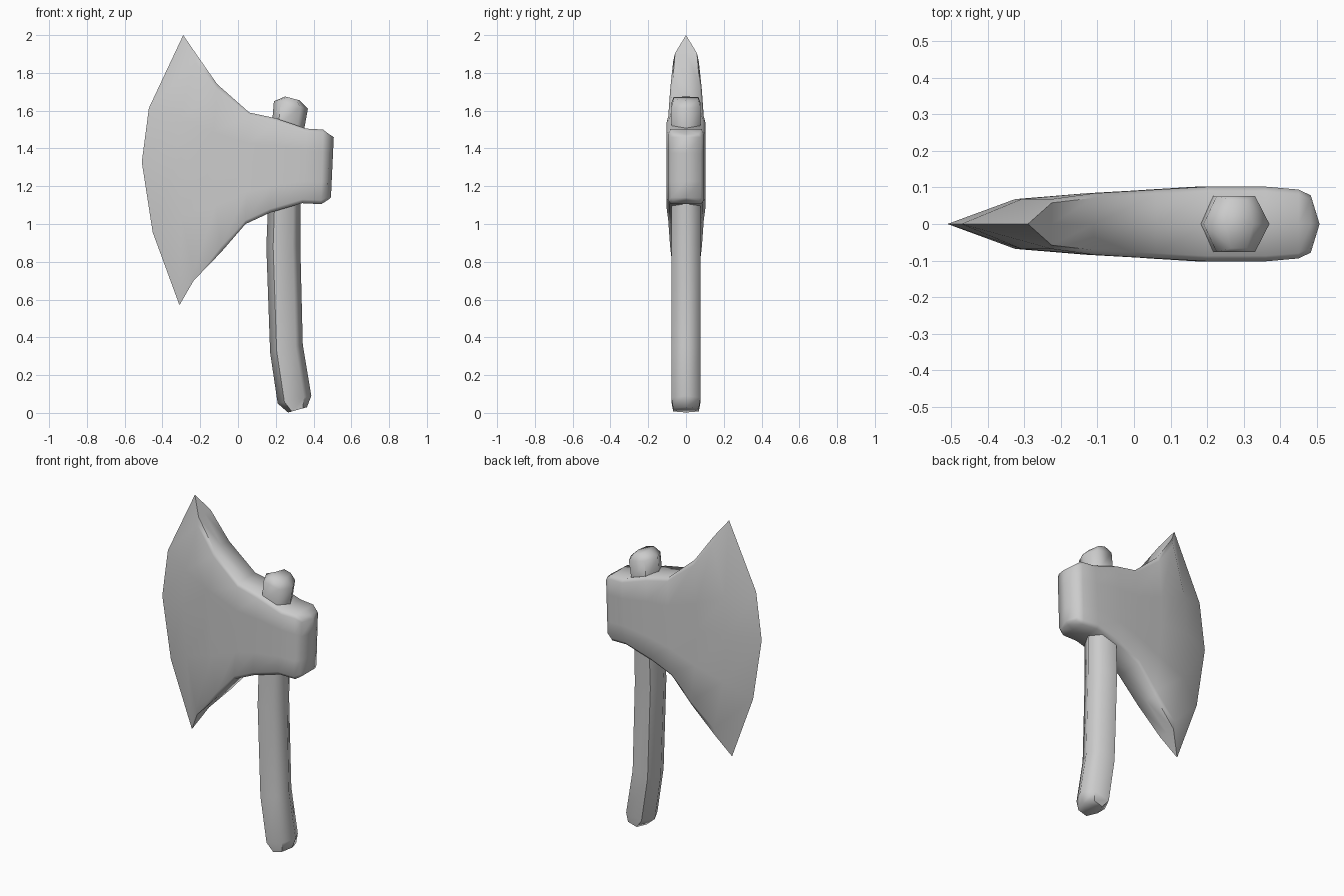
import bpy, bmesh, math

if "Cube" in bpy.data.objects:
    bpy.data.objects.remove(bpy.data.objects["Cube"], do_unlink=True)

# Single plain grey material
grey = bpy.data.materials.new("plain grey")
grey.use_nodes = True
grey.diffuse_color = (0.6, 0.6, 0.6, 1)
grey.node_tree.nodes["Principled BSDF"].inputs["Base Color"].default_value = (0.6, 0.6, 0.6, 1)


def loft(name, rings, closed, caps, angle):
    """Skin quads between rings of points, then weld, shade and colour."""
    bm = bmesh.new()
    rows = [[bm.verts.new(p) for p in ring] for ring in rings]
    n = len(rows[0])
    for a, b in zip(rows, rows[1:]):
        for i in range(n if closed else n - 1):
            j = (i + 1) % n
            bm.faces.new((a[i], a[j], b[j], b[i]))
    if caps:
        bm.faces.new(rows[0])
        bm.faces.new(rows[-1])
    bmesh.ops.remove_doubles(bm, verts=bm.verts, dist=0.0005)
    bmesh.ops.recalc_face_normals(bm, faces=bm.faces)
    mesh = bpy.data.meshes.new(name)
    bm.to_mesh(mesh)
    bm.free()
    mesh.materials.append(grey)
    obj = bpy.data.objects.new(name, mesh)
    bpy.context.collection.objects.link(obj)
    bpy.ops.object.select_all(action='DESELECT')
    obj.select_set(True)
    bpy.context.view_layer.objects.active = obj
    bpy.ops.object.shade_smooth_by_angle(angle=math.radians(angle))
    return obj


# Handle: six-sided rings given as left x, left z, right x, right z, half depth
handle_rings = [
    (0.265, 0.002, 0.365, 0.03, 0.068),
    (0.21, 0.05, 0.388, 0.09, 0.077),
    (0.17, 0.32, 0.343, 0.36, 0.077),
    (0.15, 0.88, 0.33, 0.88, 0.077),
    (0.16, 1.12, 0.33, 1.12, 0.077),
    (0.18, 1.53, 0.35, 1.50, 0.077),
    (0.19, 1.65, 0.37, 1.61, 0.077),
    (0.25, 1.675, 0.325, 1.655, 0.066),
]
hexagon = [(0, 0), (0.2, -1), (0.78, -1), (1, 0), (0.78, 1), (0.2, 1)]
loft("handle", [[(xl + (xr - xl) * f, w * s, zl + (zr - zl) * f) for f, s in hexagon]
                for xl, zl, xr, zr, w in handle_rings], True, True, 65)

# Axe head: columns from cutting edge to poll, given as
# half thickness, top x, top z, bottom x, bottom z, forward bow, shoulder drop
head_columns = [
    (0.0, -0.29, 2.0, -0.31, 0.57, 0.21, 0.0),
    (0.068, -0.225, 1.905, -0.235, 0.70, 0.095, 0.045),
    (0.084, -0.11, 1.74, -0.09, 0.85, 0.03, 0.03),
    (0.094, 0.06, 1.59, 0.04, 1.0, 0.0, 0.02),
    (0.102, 0.20, 1.56, 0.17, 1.06, 0.0, 0.02),
    (0.102, 0.36, 1.505, 0.34, 1.11, 0.0, 0.02),
    (0.094, 0.45, 1.5, 0.44, 1.105, 0.0, 0.02),
    (0.078, 0.483, 1.475, 0.473, 1.125, 0.0, 0.015),
    (0.0, 0.507, 1.46, 0.492, 1.14, 0.0, 0.0),
]
cheek = [(0, 0), (0.27, 0.84), (0.47, 1), (0.73, 0.7), (1, 0)]


def head_ring(t, xt, zt, xb, zb, bow, drop):
    half = [(xt, 0, zt), (xt, t * 0.85, zt)]
    top, bottom = zt - drop, zb + drop
    half += [(xt + (xb - xt) * f - bow * k, t, top + (bottom - top) * f) for f, k in cheek]
    half += [(xb, t * 0.85, zb), (xb, 0, zb)]
    # Mirror the near half to close the ring
    return half + [(x, -y, z) for x, y, z in reversed(half[1:-1])]


loft("axe_head", [head_ring(*c) for c in head_columns], True, False, 65)

# Remove collapsed faces along the cutting edge and poll
head = bpy.data.objects["axe_head"].data
bm = bmesh.new()
bm.from_mesh(head)
bmesh.ops.dissolve_degenerate(bm, edges=bm.edges, dist=0.0005)
bm.to_mesh(head)
bm.free()
